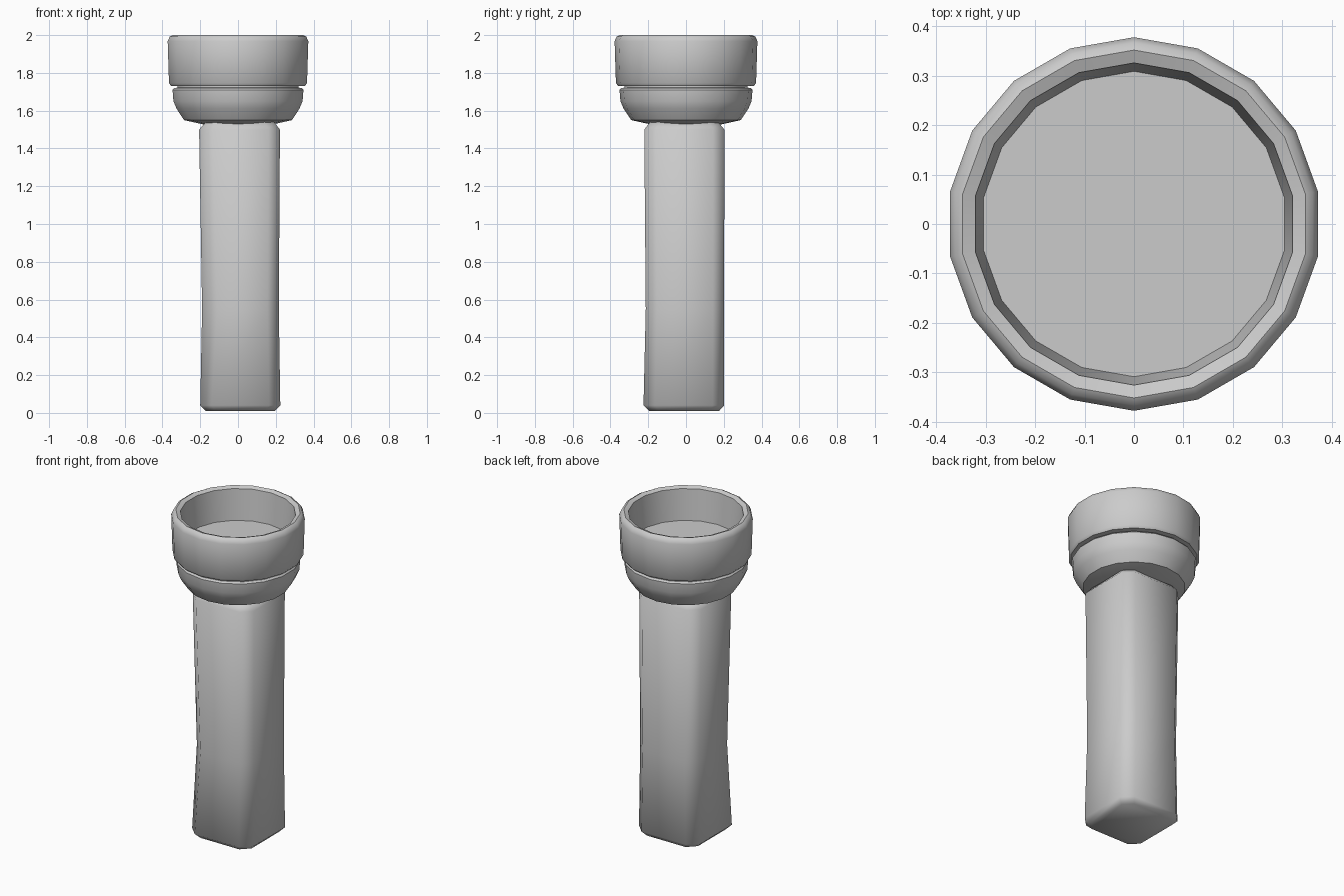
import bpy, bmesh, math

if "Cube" in bpy.data.objects:
    bpy.data.objects.remove(bpy.data.objects["Cube"])


def finish(name, bm, angle):
    bmesh.ops.recalc_face_normals(bm, faces=bm.faces)
    mesh = bpy.data.meshes.new(name)
    bm.to_mesh(mesh)
    bm.free()
    obj = bpy.data.objects.new(name, mesh)
    bpy.context.collection.objects.link(obj)
    bpy.ops.object.select_all(action='DESELECT')
    obj.select_set(True)
    bpy.context.view_layer.objects.active = obj
    bpy.ops.object.shade_smooth_by_angle(angle=math.radians(angle))
    return obj


def loft(name, sections, angle):
    """Skin a stack of closed sections and cap both ends."""
    bm = bmesh.new()
    rings = [[bm.verts.new(p) for p in s] for s in sections]
    for a, b in zip(rings, rings[1:]):
        n = len(a)
        for i in range(n):
            j = (i + 1) % n
            bm.faces.new((a[i], a[j], b[j], b[i]))
    bm.faces.new(rings[0])
    bm.faces.new(rings[-1])
    return finish(name, bm, angle)


def circle(r, z, n=18):
    return [(r * math.cos(math.pi / 2 + math.tau * i / n),
             r * math.sin(math.pi / 2 + math.tau * i / n), z) for i in range(n)]


def square(z, x0, x1, y0, y1, c, c_worn):
    """Rectangle with cut corners; the (-x, -y) corner is worn by its own amount."""
    return [(x0 + c_worn, y0, z), (x1 - c, y0, z), (x1, y0 + c, z), (x1, y1 - c, z),
            (x1 - c, y1, z), (x0 + c, y1, z), (x0, y1 - c, z), (x0, y0 + c_worn, z)]


# Square handle, slightly waisted on one corner
handle_sections = [
    (0.01, -0.17, 0.195, -0.195, 0.175, 0.05, 0.05),
    (0.04, -0.20, 0.224, -0.225, 0.202, 0.06, 0.06),
    (0.55, -0.19, 0.216, -0.213, 0.202, 0.06, 0.08),
    (1.50, -0.206, 0.222, -0.221, 0.203, 0.06, 0.07),
    (1.54, -0.17, 0.19, -0.19, 0.17, 0.05, 0.05),
]
loft("handle", [square(*s) for s in handle_sections], 50)

# Bowl under the head, with the neck of the groove on top
bowl = [(0.19, 1.528), (0.29, 1.55), (0.33, 1.61), (0.347, 1.65), (0.352, 1.71),
        (0.343, 1.72), (0.325, 1.722), (0.325, 1.745)]
loft("bowl", [circle(r, z) for r, z in bowl], 40)

# Head ring with recessed top
head = [(0.325, 1.73), (0.36, 1.731), (0.371, 1.746), (0.378, 1.968), (0.367, 1.992),
        (0.352, 2.0), (0.326, 1.99), (0.309, 1.80)]
loft("head_ring", [circle(r, z) for r, z in head], 40)
